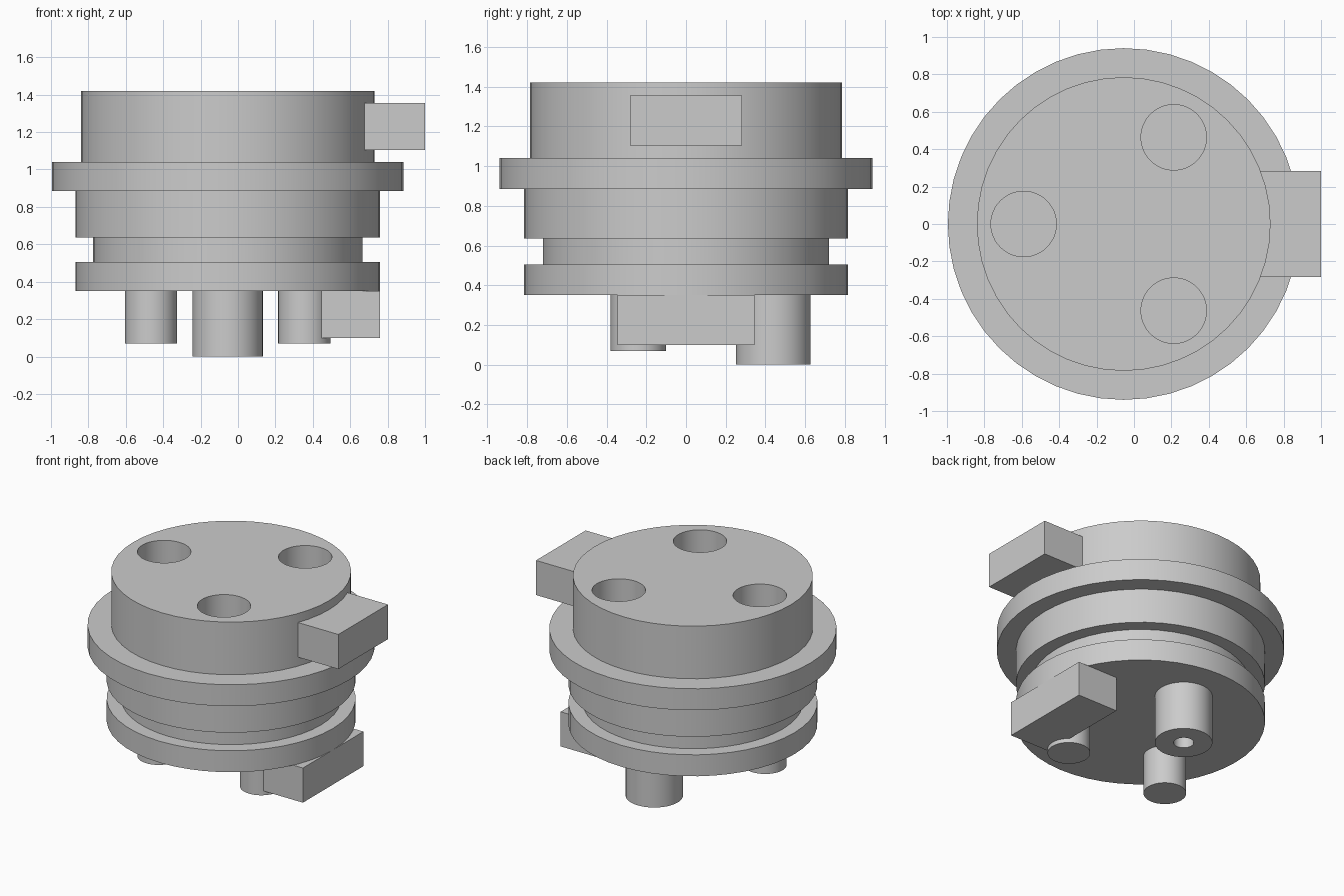
import bpy, bmesh, math

if "Cube" in bpy.data.objects:
    bpy.data.objects.remove(bpy.data.objects["Cube"])

CX = -0.055      # axis of the round body
SIDES = 48

grey = bpy.data.materials.new("light grey")
grey.diffuse_color = (0.6, 0.6, 0.6, 1)
grey.use_nodes = True
grey.node_tree.nodes["Principled BSDF"].inputs["Base Color"].default_value = grey.diffuse_color


def finish(name, bm):
    bmesh.ops.recalc_face_normals(bm, faces=bm.faces)
    mesh = bpy.data.meshes.new(name)
    bm.to_mesh(mesh)
    bm.free()
    mesh.materials.append(grey)
    ob = bpy.data.objects.new(name, mesh)
    bpy.context.collection.objects.link(ob)
    return ob


def lathe(name, x, y, profile, sides=SIDES):
    """Turn (radius, z) points around a vertical axis and cap both ends."""
    bm = bmesh.new()
    rings = []
    for r, z in profile:
        rings.append([bm.verts.new((x + r * math.cos(2 * math.pi * i / sides),
                                    y + r * math.sin(2 * math.pi * i / sides), z))
                      for i in range(sides)])
    for a, b in zip(rings, rings[1:]):
        for i in range(sides):
            j = (i + 1) % sides
            bm.faces.new((a[i], a[j], b[j], b[i]))
    bm.faces.new(rings[0])
    bm.faces.new(rings[-1])
    return finish(name, bm)


def block(name, lo, hi):
    bm = bmesh.new()
    bmesh.ops.create_cube(bm, size=1)
    for v in bm.verts:
        v.co = [(l + h) / 2 + c * (h - l) for l, h, c in zip(lo, hi, v.co)]
    return finish(name, bm)


def smooth(ob):
    bpy.ops.object.select_all(action='DESELECT')
    ob.select_set(True)
    bpy.context.view_layer.objects.active = ob
    bpy.ops.object.shade_smooth_by_angle(angle=math.radians(30))


# Stepped round body: lower ring, groove, middle, flange, top drum
body = lathe("body", CX, 0, [
    (0.815, 0.35), (0.815, 0.505), (0.72, 0.505), (0.72, 0.635),
    (0.815, 0.635), (0.815, 0.885), (0.94, 0.885), (0.94, 1.04),
    (0.785, 1.04), (0.785, 1.42)])

# Three sockets in the top face
for k in range(3):
    a = math.pi + k * 2 * math.pi / 3
    cutter = lathe("socket_cutter", CX + 0.535 * math.cos(a), 0.535 * math.sin(a),
                   [(0.175, 1.04), (0.175, 1.6)])
    cutter.hide_render = True
    mod = body.modifiers.new("socket", 'BOOLEAN')
    mod.operation = 'DIFFERENCE'
    mod.solver = 'EXACT'
    mod.object = cutter
    bpy.context.view_layer.objects.active = body
    bpy.ops.object.modifier_apply(modifier=mod.name)
    bpy.data.objects.remove(cutter)
smooth(body)

# Two solid pins and one large hollow pin underneath
for name, side in (("left_pin", -1), ("right_pin", 1)):
    smooth(lathe(name, CX + side * 0.41, -0.24, [(0.14, 0.07), (0.14, 0.40)]))
smooth(lathe("hollow_pin", CX, 0.44,
             [(0.066, 0.3), (0.066, 0), (0.188, 0), (0.188, 0.40)]))

# Locating keys on the right side
block("upper_key", (0.6, -0.283, 1.105), (1.0, 0.283, 1.355))
block("lower_key", (0.44, -0.345, 0.10), (0.76, 0.345, 0.35))
